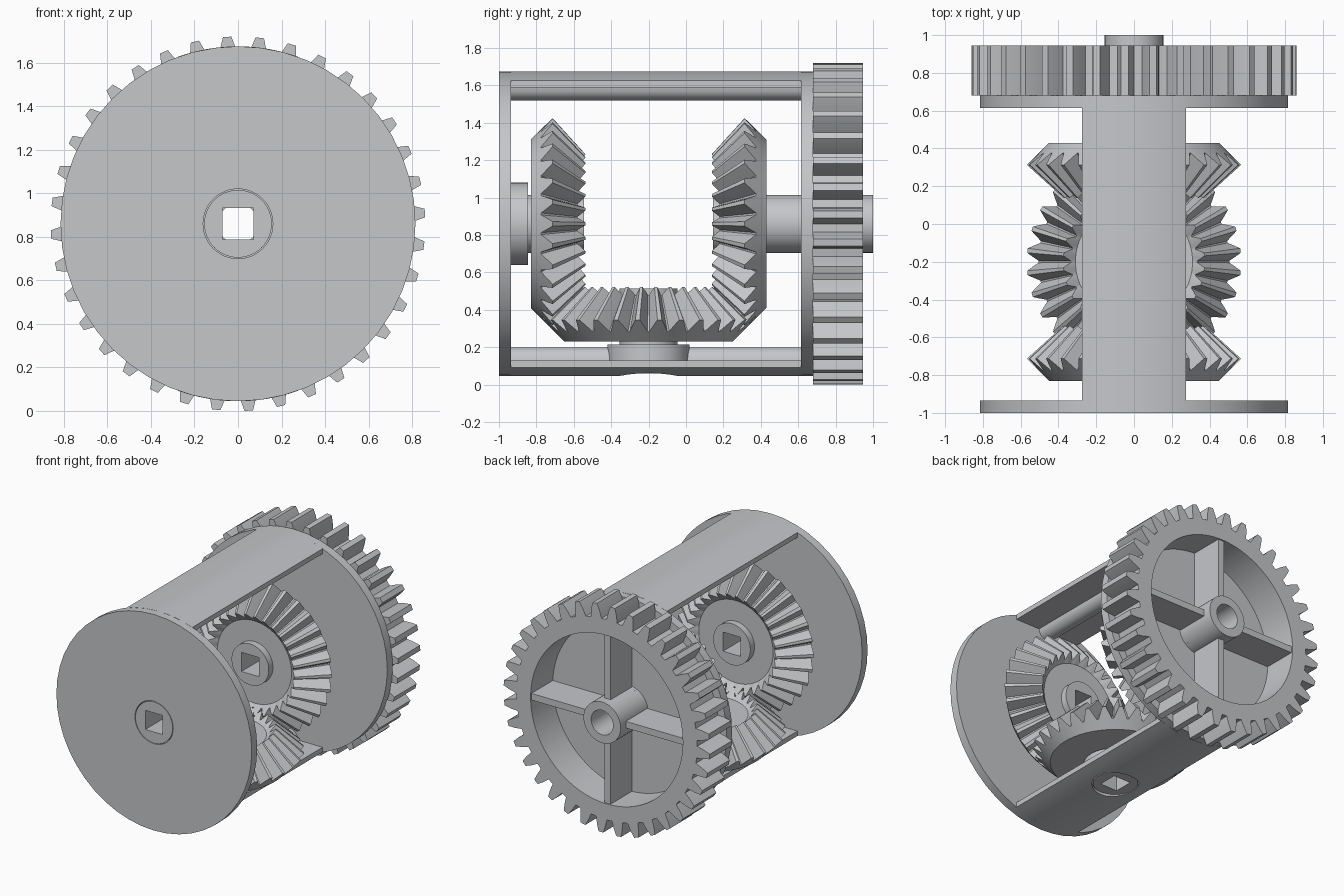
import bpy, bmesh, math
from mathutils import Matrix, Vector

if "Cube" in bpy.data.objects:
    bpy.data.objects.remove(bpy.data.objects["Cube"])

CZ = 0.86          # height of the main axle
APEX_Y = -0.20     # point where the bevel gear axes meet

grey = bpy.data.materials.new("light_grey")
grey.diffuse_color = (0.56, 0.57, 0.59, 1)
grey.use_nodes = True
grey.node_tree.nodes["Principled BSDF"].inputs["Base Color"].default_value = grey.diffuse_color


def finish(name, bm, matrix=Matrix()):
    bmesh.ops.recalc_face_normals(bm, faces=bm.faces)
    me = bpy.data.meshes.new(name)
    bm.to_mesh(me)
    bm.free()
    me.transform(matrix)
    me.materials.append(grey)
    ob = bpy.data.objects.new(name, me)
    bpy.context.collection.objects.link(ob)
    return ob


def smooth(ob):
    bpy.ops.object.select_all(action='DESELECT')
    ob.select_set(True)
    bpy.context.view_layer.objects.active = ob
    bpy.ops.object.shade_smooth_by_angle(angle=math.radians(30))


def even(n):
    return [(2 * math.pi * i / n, 0) for i in range(n)]


def teeth(count, shape, phase=0):
    """Angle and tooth height (0 root, 1 tip) of every outline point."""
    pitch = 2 * math.pi / count
    return [(pitch * (k + f) + phase, t) for k in range(count) for f, t in shape]


def lathe(name, outline, rings, matrix):
    """Bridge a closed loop of rings; each ring gives (height, radius) from angle and tooth height."""
    bm = bmesh.new()
    loops = []
    for ring in rings:
        loop = []
        for a, t in outline:
            h, r = ring(a, t) if callable(ring) else ring
            loop.append(bm.verts.new((r * math.cos(a), r * math.sin(a), h)))
        loops.append(loop)
    n = len(outline)
    for j, lo in enumerate(loops):
        hi = loops[(j + 1) % len(loops)]
        for i in range(n):
            k = (i + 1) % n
            bm.faces.new((lo[i], lo[k], hi[k], hi[i]))
    ob = finish(name, bm, matrix)
    smooth(ob)
    return ob


def square_bore(h, half=0.072):
    def ring(a, t):
        return h, half / max(abs(math.cos(a)), abs(math.sin(a)))
    return ring


def toothed(root, tip, scale=1.0):
    def ring(a, t):
        return tuple(scale * (p + (q - p) * t) for p, q in zip(root, tip))
    return ring


def prism(name, profile, y0, y1):
    """Extrude an x/z profile along y."""
    bm = bmesh.new()
    face = bm.faces.new([bm.verts.new((x, y0, z)) for x, z in profile])
    out = bmesh.ops.extrude_face_region(bm, geom=[face])
    moved = [v for v in out["geom"] if isinstance(v, bmesh.types.BMVert)]
    bmesh.ops.translate(bm, verts=moved, vec=(0, y1 - y0, 0))
    return finish(name, bm)


def turn(deg):
    return Matrix.Rotation(math.radians(deg), 4, 'X')


TO_BACK = Matrix.Translation((0, 0, CZ)) @ turn(-90)
APEX = Matrix.Translation((0, APEX_Y, CZ))

# Cage end discs
for name, y0, y1 in (("front_disc", -1.0, -0.935), ("back_disc", 0.615, 0.68)):
    lathe(name, even(48), [(y0, 0.815), (y1, 0.815), (y1, 0.16), (y0, 0.16)], TO_BACK)

# Cage straps: curved outside, flat inside with a rounded rib
edge = math.asin(0.275 / 0.815)
arc = [(0.815 * math.sin(edge * k / 6), 0.815 * math.cos(edge * k / 6)) for k in range(-6, 7)]
rib = [(0.07 * math.cos(math.pi * k / 10), 0.73 - 0.07 * math.sin(math.pi * k / 10)) for k in range(11)]
section = arc + [(0.275, 0.73)] + rib + [(-0.275, 0.73)]
top = prism("top_strap", [(x, CZ + z) for x, z in section], -0.94, 0.62)
bottom = prism("bottom_strap", [(x, CZ - z) for x, z in section], -0.94, 0.62)

# Pin hole through the bottom strap
bm = bmesh.new()
bmesh.ops.create_cone(bm, cap_ends=True, segments=48, radius1=0.162, radius2=0.162, depth=0.5,
                      matrix=Matrix.Translation((0, APEX_Y, 0.1)))
cutter = finish("pin_hole_cutter", bm)
cutter.hide_render = True
mod = bottom.modifiers.new("pin_hole", 'BOOLEAN')
mod.operation = 'DIFFERENCE'
mod.solver = 'EXACT'
mod.object = cutter
bpy.context.view_layer.objects.active = bottom
bpy.ops.object.modifier_apply(modifier=mod.name)
bpy.data.objects.remove(cutter)
smooth(top)
smooth(bottom)

# Bevel gears, heights measured outward from the shared apex
BEVEL = [(-0.45, 0), (-0.27, 0.5), (-0.1, 1), (0.1, 1), (0.27, 0.5), (0.45, 0)]
ROOT, TIP = (0.575, 0.505), (0.513, 0.567)
head = [square_bore(0.345), (0.345, 0.155), (0.395, 0.155), (0.395, 0.31),
        toothed(ROOT, TIP, 0.66), toothed(ROOT, TIP), (0.63, 0.45), (0.63, 0.155)]
collar = [(0.645, 0.155), (0.645, 0.22), (0.735, 0.22), (0.735, 0.155),
          (0.80, 0.155), square_bore(0.80)]
shaft = [(0.90, 0.155), square_bore(0.90)]
half = math.pi / 30
lathe("front_bevel_gear", teeth(30, BEVEL), head + collar, APEX @ turn(90))
lathe("back_bevel_gear", teeth(30, BEVEL), head + shaft, APEX @ turn(-90))
lathe("bottom_bevel_gear", teeth(30, BEVEL, half), head + collar, APEX @ turn(180))

# Spur gear rim
SPUR = [(-0.34, 0), (-0.24, 0.55), (-0.13, 1), (0.13, 1), (0.24, 0.55), (0.34, 0)]
lathe("spur_gear_rim", teeth(36, SPUR, math.radians(-3.3)),
      [toothed((0.68, 0.755), (0.68, 0.86)), toothed((0.945, 0.755), (0.945, 0.86)),
       (0.945, 0.635), (0.68, 0.635)], TO_BACK)

# Spur gear hub
lathe("spur_gear_hub", even(48), [(0.68, 0.155), (1.0, 0.155), (1.0, 0.092), (0.68, 0.092)], TO_BACK)

# Spur gear spokes
for i in range(4):
    bm = bmesh.new()
    bmesh.ops.create_cube(bm, size=1)
    bmesh.ops.scale(bm, verts=bm.verts, vec=(0.52, 0.05, 0.255))
    bmesh.ops.translate(bm, verts=bm.verts, vec=(0.39, 0, 0.8075))
    finish(f"spoke_{i + 1}", bm, TO_BACK @ Matrix.Rotation(i * math.pi / 2, 4, 'Z'))
